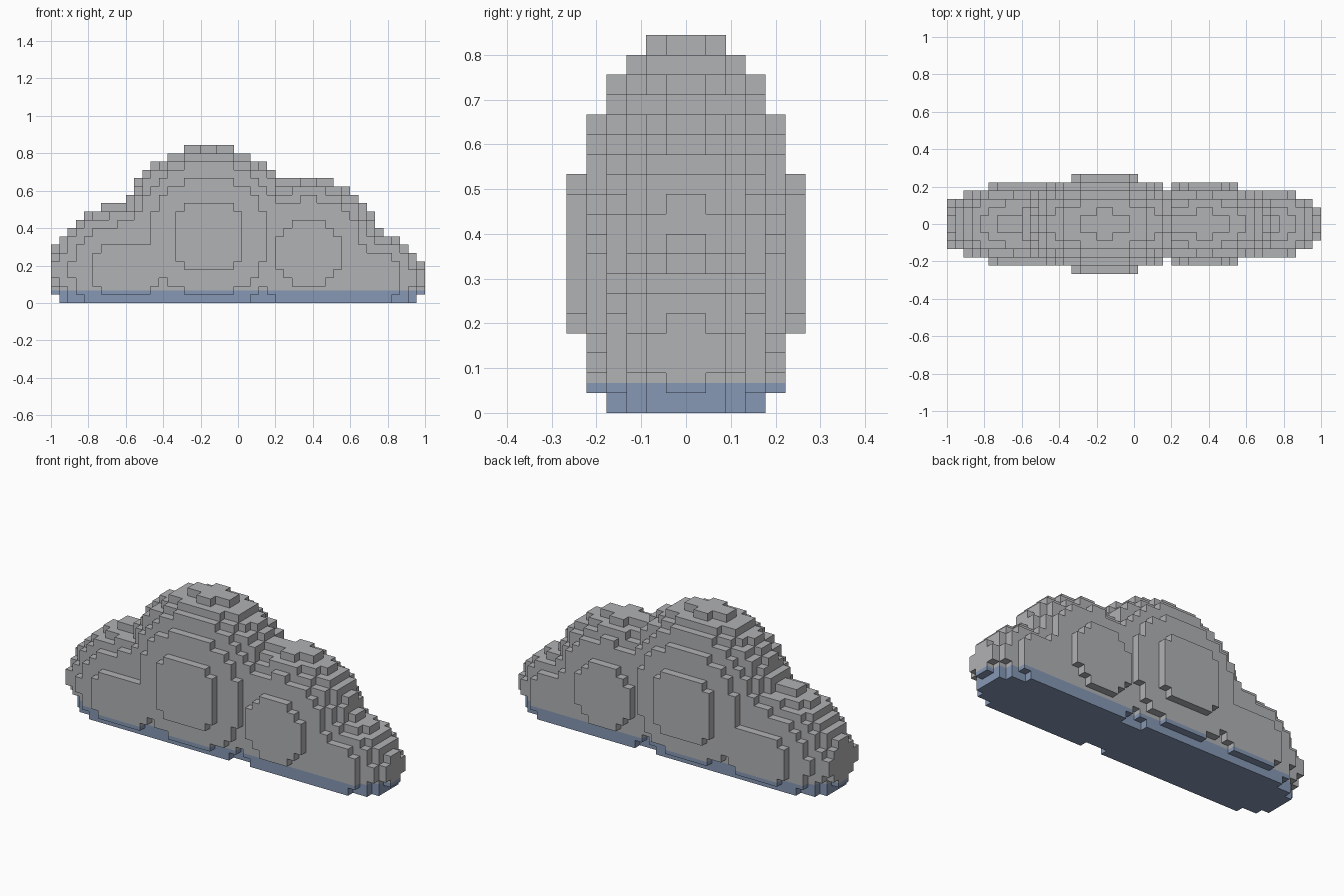
import bpy, bmesh
from mathutils import Vector

if "Cube" in bpy.data.objects:
    bpy.data.objects.remove(bpy.data.objects["Cube"])

CELL = 2 / 45            # edge length of one block
NX, NY, NZ = 45, 12, 19  # block counts
SHADE_TOP = 0.067        # height of the blue underside band

# Puffs, in block units: centre x, centre z, radius x, radius y, radius z
PUFFS = [
    (19, 8, 10.95, 6.0, 10.95),   # large middle puff
    (31, 6, 9.0, 5.1, 9.0),       # right puff
    (38, 3, 7.0, 4.4, 5.6),       # right tail
    (9, 4, 9.1, 5.03, 7.85),      # left puff
    (2.5, 4, 3.2, 3.45, 3.0),     # left tip
]


def material(name, rgb):
    mat = bpy.data.materials.new(name)
    mat.diffuse_color = (*rgb, 1)
    mat.use_nodes = True
    mat.node_tree.nodes["Principled BSDF"].inputs["Base Color"].default_value = mat.diffuse_color
    return mat


def is_filled(i, j, k):
    if not (0 <= i < NX and 0 <= j < NY and 0 <= k < NZ):
        return False
    x, y, z = i + 0.5, j + 0.5 - NY / 2, k + 0.5
    return any(((x - cx) / rx) ** 2 + (y / ry) ** 2 + ((z - cz) / rz) ** 2 <= 1
               for cx, cz, rx, ry, rz in PUFFS)


cells = {(i, j, k) for i in range(NX) for j in range(NY) for k in range(NZ)
         if is_filled(i, j, k)}

# Outer faces of the blocks
bm = bmesh.new()
corners = {}


def corner(p):
    key = tuple(round(c) for c in p)
    if key not in corners:
        corners[key] = bm.verts.new(((key[0] - NX / 2) * CELL,
                                     (key[1] - NY / 2) * CELL, key[2] * CELL))
    return corners[key]


for cell in sorted(cells):
    for axis in range(3):
        for side in (-1, 1):
            near = list(cell)
            near[axis] += side
            if tuple(near) in cells:
                continue
            u, v, n = Vector((0, 0, 0)), Vector((0, 0, 0)), Vector((0, 0, 0))
            n[axis] = 1
            u[(axis + 1) % 3] = 1
            v[(axis + 2) % 3] = 1
            start = Vector(cell) + (n if side > 0 else Vector((0, 0, 0)))
            quad = [start, start + u, start + u + v, start + v]
            if side < 0:
                quad.reverse()
            bm.faces.new([corner(p) for p in quad])

# Cut the walls at the band height, then colour by height
bmesh.ops.bisect_plane(bm, geom=bm.verts[:] + bm.edges[:] + bm.faces[:],
                       plane_co=(0, 0, SHADE_TOP), plane_no=(0, 0, 1))
for face in bm.faces:
    face.material_index = 1 if face.calc_center_median().z < SHADE_TOP else 0

mesh = bpy.data.meshes.new("cloud")
bm.to_mesh(mesh)
bm.free()
mesh.materials.append(material("cloud_grey", (0.44, 0.445, 0.46)))
mesh.materials.append(material("underside_blue", (0.24, 0.315, 0.46)))
cloud = bpy.data.objects.new("cloud", mesh)
bpy.context.collection.objects.link(cloud)
